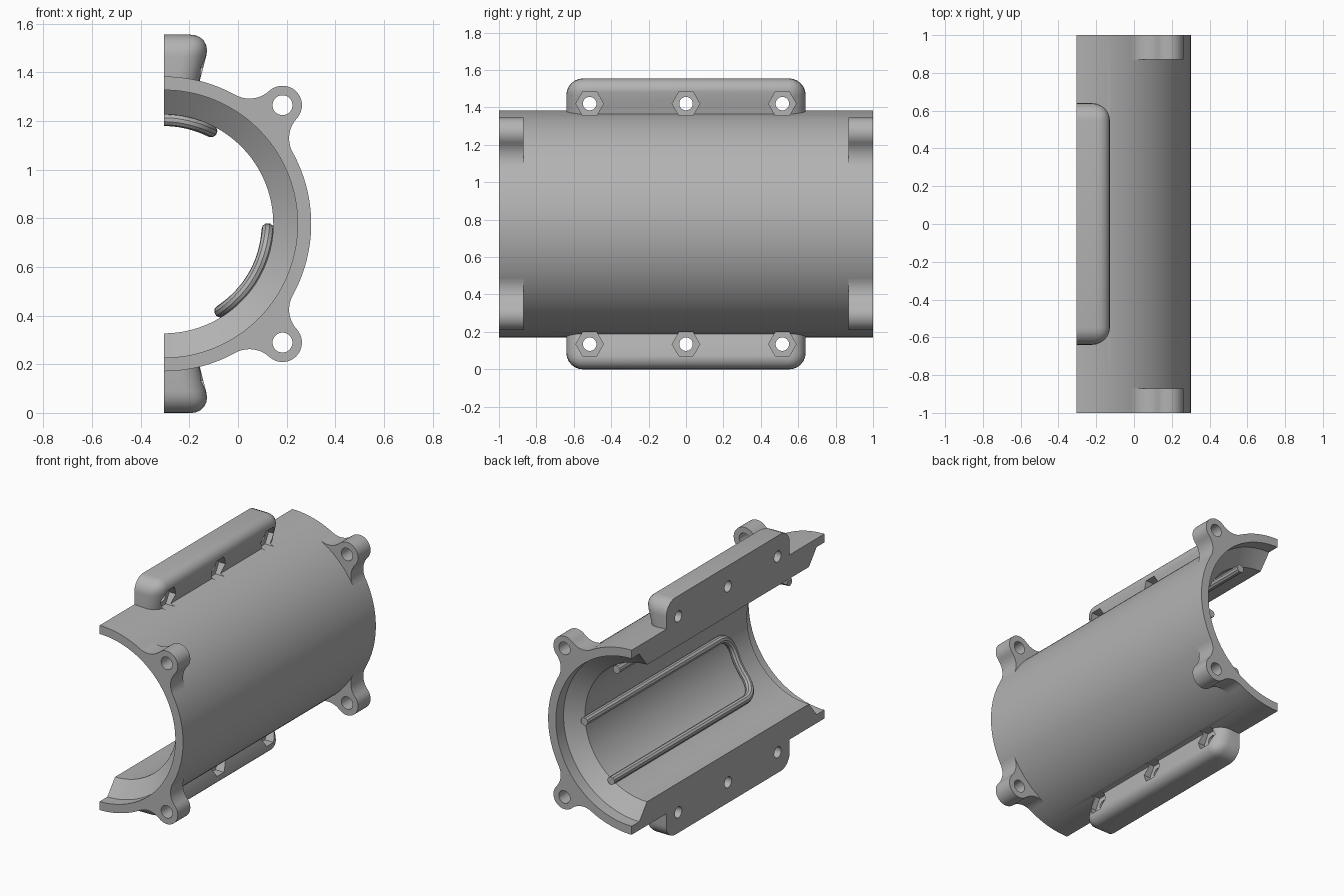
import bpy, bmesh
from math import sin, cos, pi, radians
from mathutils import Vector

if "Cube" in bpy.data.objects:
    bpy.data.objects.remove(bpy.data.objects["Cube"])

AX, AZ = -0.305, 0.777            # bore axis
R_OUT, R_LIP, R_IN = 0.606, 0.55, 0.45

grey = bpy.data.materials.new("plain grey")
grey.use_nodes = True
COLOUR = (0.45, 0.45, 0.45, 1)
grey.diffuse_color = COLOUR
grey.node_tree.nodes["Principled BSDF"].inputs["Base Color"].default_value = COLOUR


def polar(r, a, y):
    return Vector((AX + r * cos(a), y, AZ + r * sin(a)))


def link(name, bm):
    bmesh.ops.recalc_face_normals(bm, faces=bm.faces)
    mesh = bpy.data.meshes.new(name)
    bm.to_mesh(mesh)
    bm.free()
    mesh.materials.append(grey)
    ob = bpy.data.objects.new(name, mesh)
    bpy.context.collection.objects.link(ob)
    return ob


def loft(name, rings):
    """Solid skinned through matching closed rings, capped at both ends."""
    bm = bmesh.new()
    rows = [[bm.verts.new(p) for p in ring] for ring in rings]
    for a, b in zip(rows, rows[1:]):
        for i in range(len(a)):
            j = (i + 1) % len(a)
            bm.faces.new((a[i], a[j], b[j], b[i]))
    bm.faces.new(rows[0])
    bm.faces.new(rows[-1])
    return link(name, bm)


def activate(ob):
    bpy.ops.object.select_all(action='DESELECT')
    ob.select_set(True)
    bpy.context.view_layer.objects.active = ob


def smooth(ob):
    activate(ob)
    bpy.ops.object.shade_smooth_by_angle(angle=radians(30))


def cut(ob, cutters):
    activate(ob)
    for c in cutters:
        mod = ob.modifiers.new("cut", 'BOOLEAN')
        mod.operation = 'DIFFERENCE'
        mod.solver = 'EXACT'
        mod.object = c
        bpy.ops.object.modifier_apply(modifier=mod.name)


def rod_x(y, z, r, n, x0, x1):
    return loft("cutter", [[Vector((x, y + r * cos(2 * pi * i / n), z + r * sin(2 * pi * i / n)))
                            for i in range(n)] for x in (x0, x1)])


def discard(cutters):
    for c in cutters:
        bpy.data.objects.remove(c)


# Half shell with stepped, chamfered mouths
half = [(R_OUT, 1), (R_LIP, 1), (R_LIP, 0.92), (R_IN, 0.84)]
section = half + [(r, -y) for r, y in reversed(half)]
STEPS = 72
shell = loft("half_shell", [[polar(r, -pi / 2 + pi * k / STEPS, y) for r, y in section]
                            for k in range(STEPS + 1)])

# Clamping flanges with bolt holes and hexagonal nut pockets
for side, name in ((1, "upper_flange"), (-1, "lower_flange")):
    bm = bmesh.new()
    bmesh.ops.create_cube(bm, size=1)
    for v in bm.verts:
        top, out = v.co.z > 0, v.co.x > 0
        v.co = ((-0.108 if top else -0.172) if out else AX,
                v.co.y * 1.28, 0.778 if top else 0.53)
    edges = [e for e in bm.edges
             if any(v.co.x > AX + 0.01 for v in e.verts) and any(v.co.z > 0.6 for v in e.verts)]
    bmesh.ops.bevel(bm, geom=edges, offset=0.09, segments=6, profile=0.5, affect='EDGES')
    for v in bm.verts:
        v.co.z = AZ + side * v.co.z
    flange = link(name, bm)
    z = AZ + side * 0.643
    holes = [rod_x(y, z, 0.036, 24, -0.4, 0.1) for y in (-0.515, 0, 0.515)]
    pockets = [rod_x(y, z, 0.074, 6, -0.19, 0.1) for y in (-0.515, 0, 0.515)]
    cut(flange, holes + pockets)
    cut(shell, pockets)
    discard(holes + pockets)
    smooth(flange)
smooth(shell)

# Bolt ears: round tip flowing into the shell through concave fillets
EAR_U, EAR_R, FIL = 0.69, 0.08, 0.12
blend = radians(16)
fu, fv = (R_OUT + FIL) * cos(blend), (R_OUT + FIL) * sin(blend)
tip = [(EAR_U + EAR_R * cos(t), EAR_R * sin(t)) for t in (pi / 2 * i / 10 for i in range(10))]
fillet = [(fu + FIL * cos(t), fv + FIL * sin(t))
          for t in (radians(268) + (radians(196) - radians(268)) * i / 10 for i in range(11))]
upper = tip + fillet
outline = [(u, -v) for u, v in reversed(upper[1:])] + upper


def ear_ring(points, angle, y):
    c, s = cos(angle), sin(angle)
    return [Vector((AX + u * c - v * s, y, AZ + u * s + v * c)) for u, v in points]


circle = [(EAR_U + 0.041 * cos(2 * pi * i / 28), 0.041 * sin(2 * pi * i / 28)) for i in range(28)]
for end, ename in ((-1, "front"), (1, "back")):
    for angle, aname in ((pi / 4, "upper"), (-pi / 4, "lower")):
        ear = loft(f"{ename}_{aname}_ear", [ear_ring(outline, angle, end * y) for y in (0.87, 1)])
        drill = [loft("cutter", [ear_ring(circle, angle, end * y) for y in (0.8, 1.1)])]
        cut(ear, drill)
        discard(drill)
        smooth(ear)


# Raised beads inside the bore: U shapes, open towards the back
BEAD_R, BEAD, CORNER, Y_OPEN, Y_SHUT = 0.428, 0.026, 0.13, 0.88, -0.64


def corner(a, direction):
    da = CORNER / BEAD_R
    return [(a + direction * da * (1 - cos(t)), Y_SHUT + CORNER * (1 - sin(t)))
            for t in (pi / 2 * i / 8 for i in range(9))]


def bead(name, path):
    curve = bpy.data.curves.new(name, 'CURVE')
    curve.dimensions = '3D'
    curve.bevel_depth = BEAD
    curve.bevel_resolution = 3
    curve.use_fill_caps = True
    spline = curve.splines.new('POLY')
    spline.points.add(len(path) - 1)
    for p, (a, y) in zip(spline.points, path):
        p.co = (*polar(BEAD_R, a, y), 1)
    curve.materials.append(grey)
    ob = bpy.data.objects.new(name, curve)
    bpy.context.collection.objects.link(ob)
    activate(ob)
    bpy.ops.object.convert(target='MESH')
    smooth(bpy.context.view_layer.objects.active)


def across(a, b, n=12):
    return [(a + (b - a) * i / n, Y_SHUT) for i in range(1, n)]


hi, lo, top = radians(-3), radians(-57), radians(63)
da = CORNER / BEAD_R
bead("side_bead", [(hi, Y_OPEN)] + corner(hi, -1) + across(hi - da, lo + da)
     + corner(lo, 1)[::-1] + [(lo, Y_OPEN)])
bead("top_bead", [(top, Y_OPEN)] + corner(top, 1) + across(top + da, pi / 2) + [(pi / 2, Y_SHUT)])
